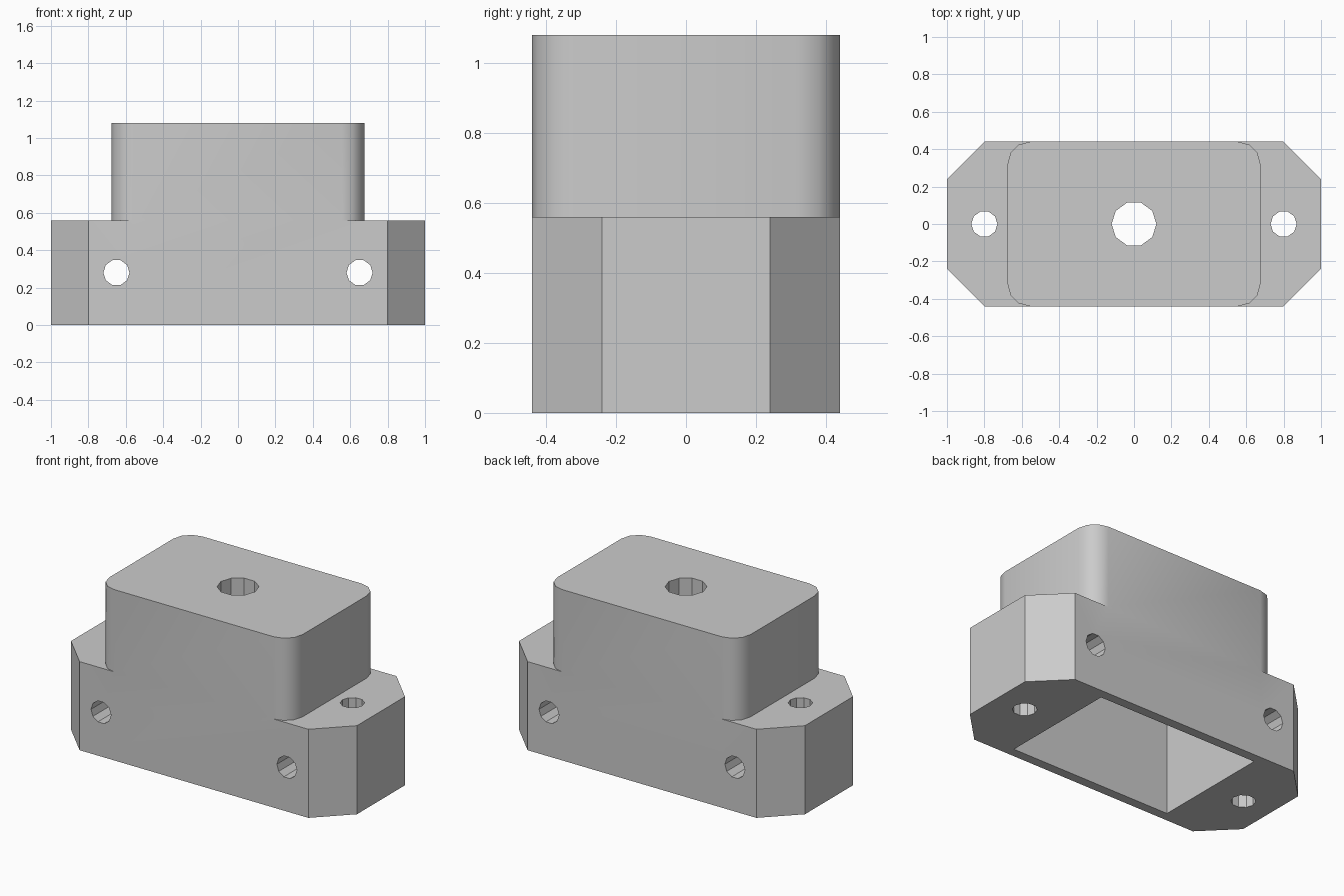
import bpy, bmesh, math
from mathutils import Matrix, Vector

cube = bpy.data.objects.get("Cube")
if cube:
    bpy.data.objects.remove(cube, do_unlink=True)

grey = bpy.data.materials.new("plain grey")
grey.use_nodes = True
colour = (0.6, 0.6, 0.6, 1)
grey.diffuse_color = colour
grey.node_tree.nodes["Principled BSDF"].inputs["Base Color"].default_value = colour


def prism(name, outline, z0, z1, matrix=Matrix()):
    """Extrude a flat outline from z0 to z1, then place it."""
    bm = bmesh.new()
    face = bm.faces.new([bm.verts.new((x, y, z0)) for x, y in outline])
    top = bmesh.ops.extrude_face_region(bm, geom=[face])["geom"]
    verts = [v for v in top if isinstance(v, bmesh.types.BMVert)]
    bmesh.ops.translate(bm, verts=verts, vec=(0, 0, z1 - z0))
    bmesh.ops.recalc_face_normals(bm, faces=bm.faces)
    bm.transform(matrix)
    mesh = bpy.data.meshes.new(name)
    bm.to_mesh(mesh)
    bm.free()
    mesh.materials.append(grey)
    obj = bpy.data.objects.new(name, mesh)
    bpy.context.collection.objects.link(obj)
    return obj


def cornered(hx, hy, cut, segments, rounded):
    """Rectangle outline with chamfered or rounded corners."""
    points = []
    for quarter, (sx, sy) in enumerate([(1, 1), (-1, 1), (-1, -1), (1, -1)]):
        for i in range(segments + 1):
            a = math.pi / 2 * (quarter + i / segments)
            points.append((sx * (hx - cut) + cut * math.cos(a),
                           sy * (hy - cut) + cut * math.sin(a)))
    return points


def circle(radius, sides=10):
    return [(radius * math.cos(math.tau * i / sides),
             radius * math.sin(math.tau * i / sides)) for i in range(sides)]


def combine(target, other, operation):
    """Apply a boolean and discard the helper."""
    other.hide_render = True
    mod = target.modifiers.new(operation, "BOOLEAN")
    mod.operation, mod.object, mod.solver = operation, other, "EXACT"
    bpy.context.view_layer.objects.active = target
    bpy.ops.object.modifier_apply(modifier=mod.name)
    bpy.data.objects.remove(other, do_unlink=True)


# Chamfered base flange joined to the rounded upper block
housing = prism("housing", cornered(1, 0.44, 0.2, 1, False), 0, 0.56)
block = prism("upper_block", cornered(0.676, 0.44, 0.12, 3, True), 0.56, 1.08)
combine(housing, block, "UNION")

# Rectangular pocket, open underneath
pocket = [(-0.56, -0.38), (0.56, -0.38), (0.56, 0.38), (-0.56, 0.38)]
combine(housing, prism("pocket_cutter", pocket, -0.2, 0.88), "DIFFERENCE")

# Central hole in the top
combine(housing, prism("top_hole_cutter", circle(0.12), 0.7, 1.3), "DIFFERENCE")

# Vertical and crosswise screw holes at both ends
for side in (-1, 1):
    upright = Matrix.Translation((side * 0.8, 0, 0))
    combine(housing, prism("flange_hole_cutter", circle(0.07), -0.2, 0.8, upright), "DIFFERENCE")
    across = Matrix.Translation((side * 0.65, 0, 0.28)) @ Matrix.Rotation(math.pi / 2, 4, "X")
    combine(housing, prism("cross_hole_cutter", circle(0.07), -0.7, 0.7, across), "DIFFERENCE")

# Merge seams, then smooth only the rounded corners
bm = bmesh.new()
bm.from_mesh(housing.data)
bmesh.ops.remove_doubles(bm, verts=bm.verts, dist=0.0005)
bm.to_mesh(housing.data)
bm.free()
bpy.ops.object.select_all(action="DESELECT")
housing.select_set(True)
bpy.context.view_layer.objects.active = housing
bpy.ops.object.shade_smooth_by_angle(angle=math.radians(32))
